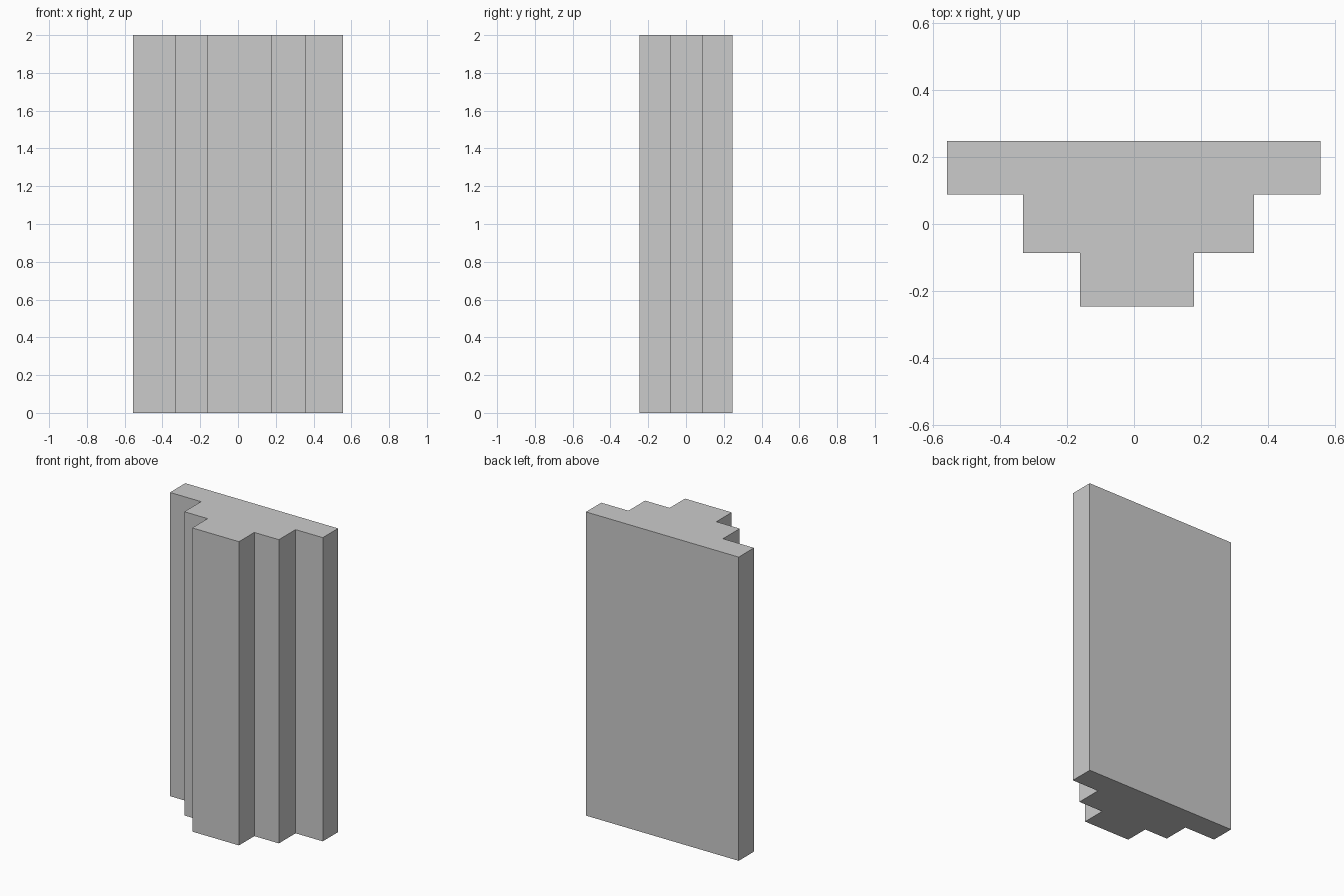
import bpy, bmesh

if "Cube" in bpy.data.objects:
    bpy.data.objects.remove(bpy.data.objects["Cube"])

HEIGHT = 2.0

# Stepped plan outline, counter-clockwise seen from above
outline = [
    (-0.161, -0.246), (0.179, -0.246),
    (0.179, -0.086), (0.358, -0.086),
    (0.358, 0.088), (0.556, 0.088),
    (0.556, 0.247), (-0.557, 0.247),
    (-0.557, 0.088), (-0.331, 0.088),
    (-0.331, -0.086), (-0.161, -0.086),
]


def extrude_profile(name, points, height):
    bm = bmesh.new()
    base = bm.faces.new([bm.verts.new((x, y, 0)) for x, y in points])
    result = bmesh.ops.extrude_face_region(bm, geom=[base], use_keep_orig=True)
    top = [g for g in result["geom"] if isinstance(g, bmesh.types.BMVert)]
    bmesh.ops.translate(bm, verts=top, vec=(0, 0, height))
    bmesh.ops.recalc_face_normals(bm, faces=bm.faces[:])
    mesh = bpy.data.meshes.new(name)
    bm.to_mesh(mesh)
    bm.free()
    obj = bpy.data.objects.new(name, mesh)
    bpy.context.collection.objects.link(obj)
    return obj


# Single stepped pillar with a flat back
extrude_profile("stepped_pillar", outline, HEIGHT)
